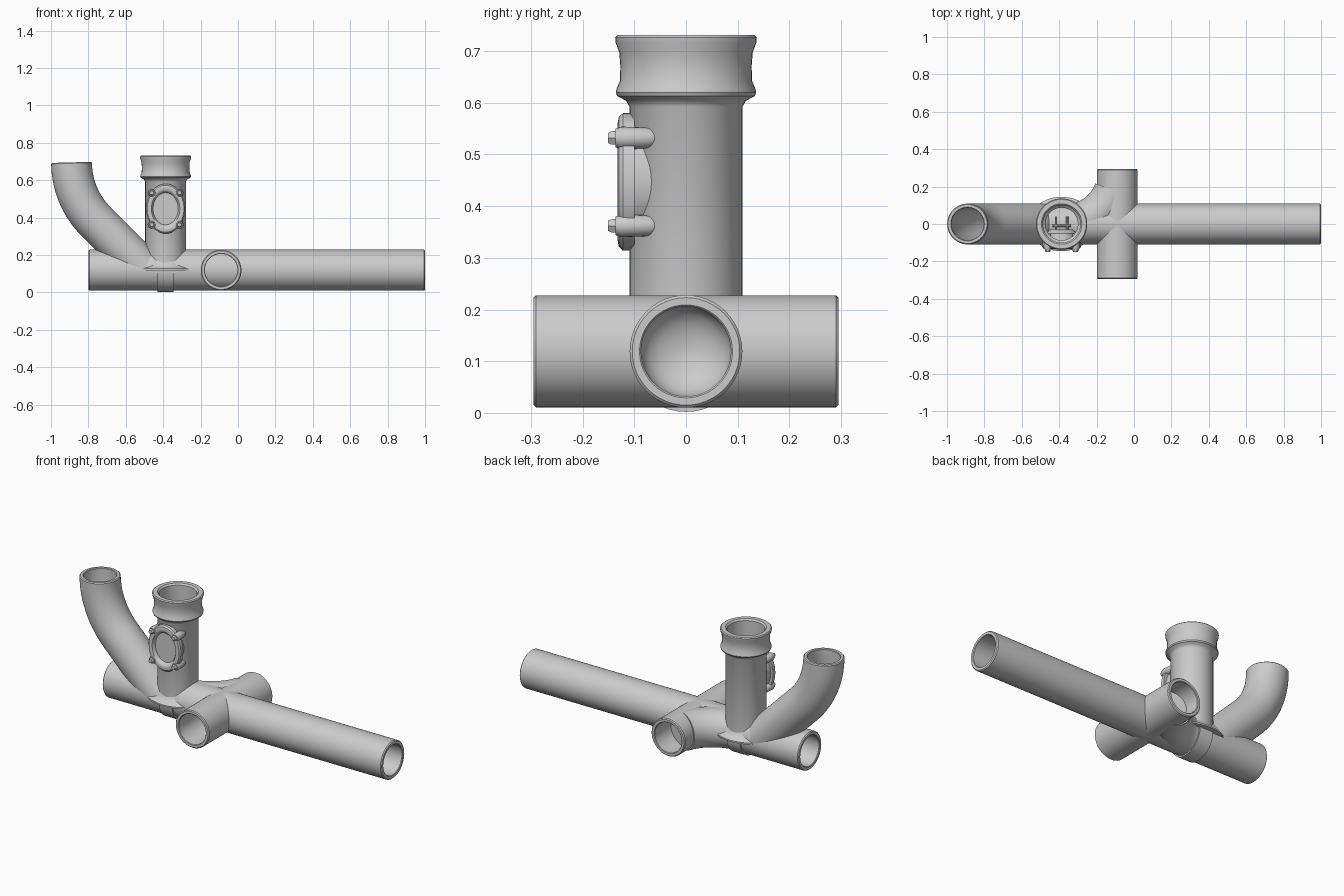
import bpy, bmesh, math
from mathutils import Vector as V

if "Cube" in bpy.data.objects:
    bpy.data.objects.remove(bpy.data.objects["Cube"])

SEG = 48
R, BORE, ZC = 0.109, 0.087, 0.119
X, Y, Z = V((1, 0, 0)), V((0, 1, 0)), V((0, 0, 1))
VX = -0.387          # axis of the upright


def loft(name, rings, seg=SEG, clip_z=None):
    """Closed skin through elliptical rings (centre, axis u, axis v, radius u, radius v)."""
    bm = bmesh.new()
    loops = []
    for c, u, v, ru, rv in rings:
        loops.append([bm.verts.new(c + u * (ru * math.cos(2 * math.pi * i / seg))
                                   + v * (rv * math.sin(2 * math.pi * i / seg)))
                      for i in range(seg)])
    for a, b in zip(loops, loops[1:]):
        for i in range(seg):
            j = (i + 1) % seg
            bm.faces.new((a[i], a[j], b[j], b[i]))
    bm.faces.new(loops[0])
    bm.faces.new(loops[-1])
    bmesh.ops.recalc_face_normals(bm, faces=bm.faces)
    if clip_z is not None:
        bmesh.ops.bisect_plane(bm, geom=bm.verts[:] + bm.edges[:] + bm.faces[:],
                               plane_co=(0, 0, clip_z), plane_no=Z, clear_outer=True)
    me = bpy.data.meshes.new(name)
    bm.to_mesh(me)
    bm.free()
    ob = bpy.data.objects.new(name, me)
    bpy.context.collection.objects.link(ob)
    bpy.ops.object.select_all(action='DESELECT')
    ob.select_set(True)
    bpy.context.view_layer.objects.active = ob
    bpy.ops.object.shade_smooth_by_angle(angle=math.radians(35))
    return ob


def turned(name, base, axis, profile, su=1, sv=1, seg=SEG, clip_z=None):
    """Turn a (radius, height) profile about an axis; su and sv make it oval."""
    u = X if abs(axis.x) < 0.5 else Y
    v = axis.cross(u)
    return loft(name, [(base + axis * h, u, v, r * su, r * sv) for r, h in profile], seg, clip_z)


def straight_pipe(name, mouth, inward, length, depth, r=R):
    """Pipe from its open mouth, with a domed blind bore."""
    dome = [(BORE * math.cos(a), depth - 0.06 + 0.06 * math.sin(a))
            for a in (1.5, 1.2, 0.9, 0.6, 0.3, 0)]
    prof = dome + [(BORE, 0.003), (BORE + 0.003, 0), (r - 0.005, 0), (r, 0.005), (r, length)]
    return turned(name, mouth, inward, prof)


def swept_pipe(name, pts, normal, r=R):
    """Pipe along a planar path, open at the first point."""
    st = []
    for i, p in enumerate(pts):
        t = (pts[min(i + 1, len(pts) - 1)] - pts[max(i - 1, 0)]).normalized()
        st.append((p, t))
    ring = lambda p, t, rad: (p, t.cross(normal), normal, rad, rad)
    p0, t0 = st[0]
    rings = [ring(p, t, BORE) for p, t in reversed(st[1:])]
    rings += [ring(p0 + t0 * o, t0, rad) for o, rad in
              ((0.003, BORE), (0, BORE + 0.003), (0, r - 0.005), (0.005, r))]
    rings += [ring(p, t, r) for p, t in st[1:]]
    return loft(name, rings)


# Main run, made of two lengths meeting under the saddle
straight_pipe("main_pipe_right", V((1, 0, ZC)), -X, 1.38, 0.97)
straight_pipe("main_pipe_left", V((-0.8, 0, ZC)), X, 0.42, 0.24)

# Cross branches: straight to the front, straight and swept to the back
straight_pipe("front_branch", V((-0.09, -0.295, ZC)), Y, 0.295, 0.29, 0.1085)
straight_pipe("back_branch", V((-0.09, 0.295, ZC)), -Y, 0.295, 0.29, 0.1085)
arc = [V((-0.36 + 0.27 * math.cos(a), 0.27 - 0.27 * math.sin(a), ZC))
       for a in [math.pi / 2 * i / 14 for i in range(15)]]
loft("swept_back_branch", [(p, V((p.x + 0.36, p.y - 0.27, 0)).normalized(), Z, 0.108, 0.108)
                           for p in arc[3:]] )
# (hollow mouth part of the sweep stays inside the straight branch)

# Curved inlet rising to the left
bend = [V((-0.443 - 0.447 * math.cos(a), 0, 0.695 - 0.447 * math.sin(a)))
        for a in [math.pi / 4 * i / 14 for i in range(15)]]
swept_pipe("curved_inlet", bend + [V((-0.63, 0, 0.25)), V((-0.5, 0, 0.12))], Y)

# Upright with flared socket
turned("upright_pipe", V((VX, 0, 0)), Z, [
    (BORE, 0.15), (BORE, 0.61), (0.1, 0.622), (0.1, 0.722), (0.108, 0.731),
    (0.132, 0.731), (0.137, 0.726), (0.136, 0.716), (0.129, 0.697), (0.127, 0.67),
    (0.128, 0.642), (0.134, 0.628), (0.136, 0.62), (0.133, 0.613), (0.116, 0.604),
    (0.109, 0.592), (R, 0.12)])

# Saddle flange and strap beneath the upright
turned("saddle_flange", V((VX, 0, 0)), Z,
       [(0.09, 0.118), (0.145, 0.118), (0.145, 0.127), (0.126, 0.138), (0.112, 0.152), (0.105, 0.17)],
       su=1.24)
turned("saddle_strap", V((VX - 0.043, 0, ZC)), X,
       [(0.1, 0), (0.117, 0), (0.117, 0.086), (0.1, 0.086)], clip_z=0.125)

# Oval inspection hatch: raised rim, recessed panel, backing
hatch = V((VX, 0, 0.447))
turned("hatch_rim", hatch, -Y,
       [(0.068, 0.1), (0.104, 0.1), (0.104, 0.122), (0.098, 0.13), (0.086, 0.133),
        (0.076, 0.13), (0.07, 0.122), (0.067, 0.112)], sv=1.28)
turned("hatch_backing", hatch, -Y, [(0.06, 0.03), (0.084, 0.05), (0.09, 0.1), (0.09, 0.11)], sv=1.22)

# Hatch bolts with bosses behind
for sx in (-1, 1):
    for sz in (-1, 1):
        p = hatch + V((sx * 0.074, 0, sz * 0.085))
        turned("hatch_boss", p, -Y, [(0.012, 0.05), (0.02, 0.07), (0.022, 0.125), (0.018, 0.136)], seg=20)
        turned("hatch_bolt", p, -Y, [(0.015, 0.13), (0.015, 0.144), (0.011, 0.151)], seg=6)

# Small cross bracket seen down the upright
for name, base, axis, length in (
        ("bracket_bar", V((VX - 0.05, -0.01, 0.24)), X, 0.1),
        ("bracket_leg_left", V((VX - 0.03, -0.035, 0.24)), Y, 0.075),
        ("bracket_leg_right", V((VX + 0.03, -0.035, 0.24)), Y, 0.075)):
    turned(name, base, axis, [(0.006, 0), (0.006, length)], seg=8)
